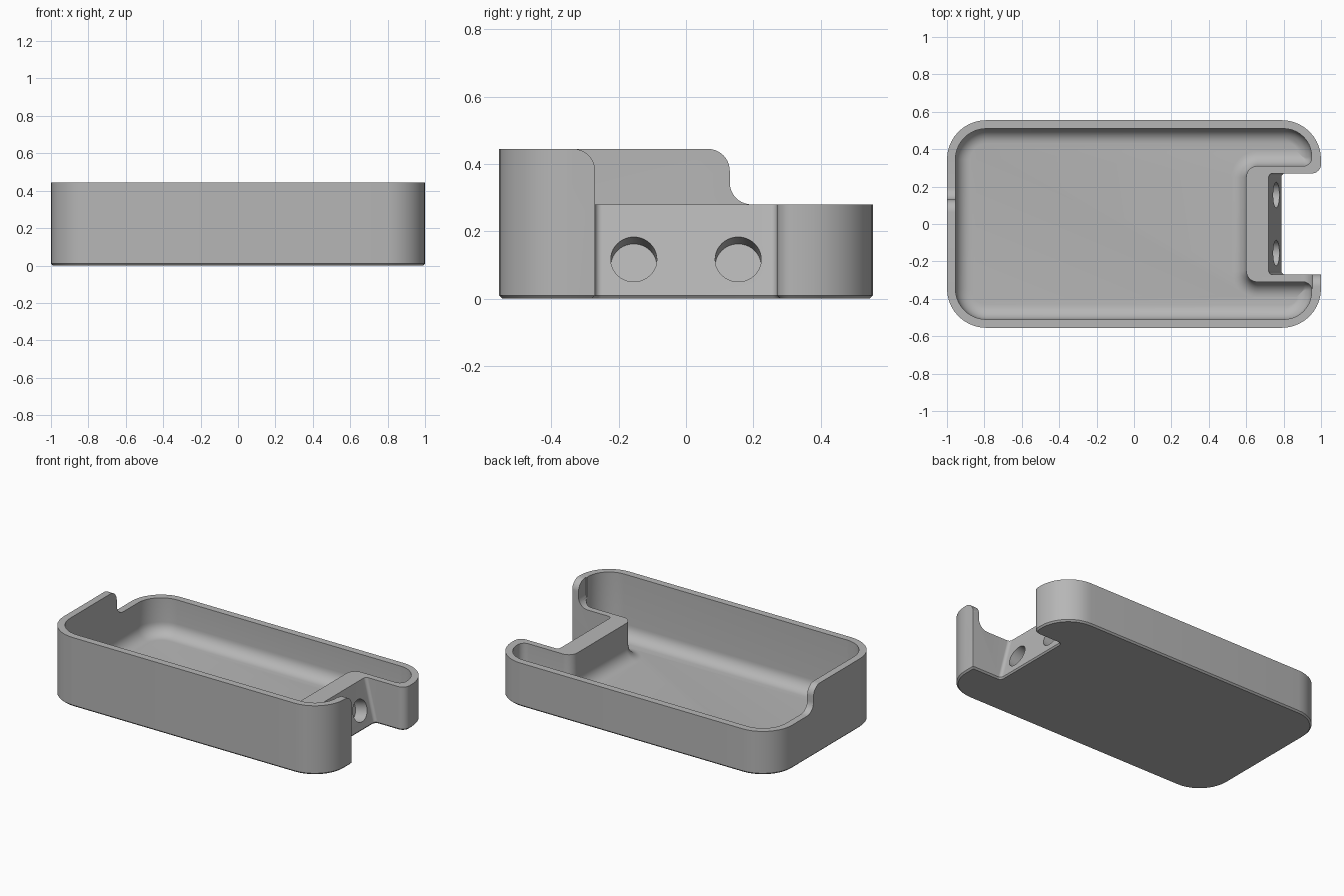
import bpy, bmesh, math
from mathutils import Vector

if "Cube" in bpy.data.objects:
    bpy.data.objects.remove(bpy.data.objects["Cube"], do_unlink=True)

# Main sizes
HEIGHT, LOW = 0.445, 0.28
FLOOR, FILLET = 0.045, 0.08
NOTCH, ROUND = 0.27, 0.065

grey = bpy.data.materials.new("plain_grey")
grey.use_nodes = True
grey.diffuse_color = (0.47, 0.47, 0.47, 1)
grey.node_tree.nodes["Principled BSDF"].inputs["Base Color"].default_value = grey.diffuse_color


def outline(corners, inset=0.0, steps=10):
    """Right-angled counter-clockwise outline with rounded corners, moved inward."""
    n = len(corners)
    pts = [Vector(c[:2]) for c in corners]
    dirs = [(pts[(i + 1) % n] - pts[i]).normalized() for i in range(n)]
    moved, radii = [], []
    for i, c in enumerate(corners):
        a, b = dirs[i - 1], dirs[i]
        moved.append(pts[i] + inset * Vector((-a.y - b.y, a.x + b.x)))
        convex = a.cross(b) > 0
        radii.append(max(c[2] - inset, 0.001) if convex else c[2] + inset)
    lengths = [(moved[(i + 1) % n] - moved[i]).length for i in range(n)]
    fit = [lengths[i] * 0.98 / (radii[i] + radii[(i + 1) % n]) for i in range(n)]
    ring = []
    for i in range(n):
        r = radii[i] * min(1, fit[i], fit[i - 1])
        a, b = dirs[i - 1], dirs[i]
        centre = moved[i] + r * (b - a)
        for k in range(steps + 1):
            t = math.pi / 2 * k / steps
            ring.append(centre - b * r * math.cos(t) + a * r * math.sin(t))
    return ring


def loft(name, rings):
    """Closed solid through rings of 3D points."""
    bm = bmesh.new()
    rows = [[bm.verts.new(p) for p in ring] for ring in rings]
    n = len(rows[0])
    for low, high in zip(rows, rows[1:]):
        for i in range(n):
            j = (i + 1) % n
            bm.faces.new((low[i], low[j], high[j], high[i]))
    bm.faces.new(rows[0][::-1])
    bm.faces.new(rows[-1])
    bmesh.ops.recalc_face_normals(bm, faces=bm.faces)
    mesh = bpy.data.meshes.new(name)
    bm.to_mesh(mesh)
    bm.free()
    mesh.materials.append(grey)
    ob = bpy.data.objects.new(name, mesh)
    bpy.context.collection.objects.link(ob)
    return ob


def arc(cu, cv, r, start, end, steps=10):
    angles = [math.radians(start + (end - start) * k / steps) for k in range(steps + 1)]
    return [(cu + r * math.cos(a), cv + r * math.sin(a)) for a in angles]


def cut(target, cutter):
    mod = target.modifiers.new("cut", 'BOOLEAN')
    mod.operation, mod.solver, mod.object = 'DIFFERENCE', 'EXACT', cutter
    bpy.context.view_layer.objects.active = target
    bpy.ops.object.modifier_apply(modifier=mod.name)
    bpy.data.objects.remove(cutter, do_unlink=True)


# Outer body: rounded block with a sloping notch and a small bottom chamfer
def body_ring(z, inset=0.0):
    nx = 0.79 - 0.25 * z
    corners = [(-1, -0.555, 0.21), (1, -0.555, 0.21), (1, -NOTCH, 0.002), (nx, -NOTCH, 0.02),
               (nx, NOTCH, 0.02), (1, NOTCH, 0.05), (1, 0.555, 0.21), (-1, 0.555, 0.21)]
    return [(p.x, p.y, z) for p in outline(corners, inset)]


tray = loft("tray_body", [body_ring(0, 0.01), body_ring(0.01), body_ring(HEIGHT)])

# Cavity with a rounded floor edge, wrapping around the notch block
cavity = [(-0.955, -0.51, 0.165), (0.95, -0.51, 0.15), (0.95, -0.31, 0.045), (0.6, -0.31, 0.06),
          (0.6, 0.31, 0.06), (0.95, 0.31, 0.045), (0.95, 0.51, 0.15), (-0.955, 0.51, 0.165)]
rings = []
for k in range(9):
    a = math.pi / 2 * k / 8
    z = FLOOR + FILLET * (1 - math.cos(a))
    rings.append([(p.x, p.y, z) for p in outline(cavity, FILLET * (1 - math.sin(a)))])
rings.append([(x, y, 0.6) for x, y, z in rings[-1]])
cut(tray, loft("cavity_cutter", rings))

# Lowered back half, stepping down in an S curve
step = (arc(0.13 - ROUND, HEIGHT - ROUND, ROUND, 90, 0)
        + arc(0.13 + ROUND, LOW + ROUND, ROUND, 180, 270)
        + [(0.7, LOW), (0.7, 0.6), (0.13 - ROUND, 0.6)])
cut(tray, loft("back_step_cutter", [[(x, y, z) for y, z in step] for x in (-1.1, 1.1)]))

# Lowered notch block, sweeping up into the tall end wall
sweep = [(0.5, 0.6), (0.5, LOW)] + arc(0.955 - ROUND, LOW + ROUND, ROUND, 270, 360) + [(0.955, 0.6)]
cut(tray, loft("block_top_cutter", [[(x, y, z) for x, z in sweep] for y in (-0.345, 0.22)]))

# Rounded top corner of the tall end wall
tip = arc(-NOTCH - ROUND, HEIGHT - ROUND, ROUND, 90, 0) + [
    (-0.2, HEIGHT - ROUND), (-0.2, 0.6), (-NOTCH - ROUND, 0.6)]
cut(tray, loft("end_round_cutter", [[(x, y, z) for y, z in tip] for x in (0.9, 1.1)]))

# Two blind holes square to the sloping face
normal = Vector((1, 0, 0.25)).normalized()
up = Vector((-normal.z, 0, normal.x))
side = Vector((0, 1, 0))
for y in (-0.155, 0.155):
    centre = Vector((0.761, y, 0.117))
    circle = arc(0, 0, 0.0685, 0, 360, 40)[:-1]
    cut(tray, loft("hole_cutter", [[centre + normal * d + side * u + up * v for u, v in circle]
                                   for d in (-0.085, 0.1)]))

# Smooth shading with crisp edges
bpy.ops.object.select_all(action='DESELECT')
tray.select_set(True)
bpy.context.view_layer.objects.active = tray
bpy.ops.object.shade_smooth_by_angle(angle=math.radians(30))
